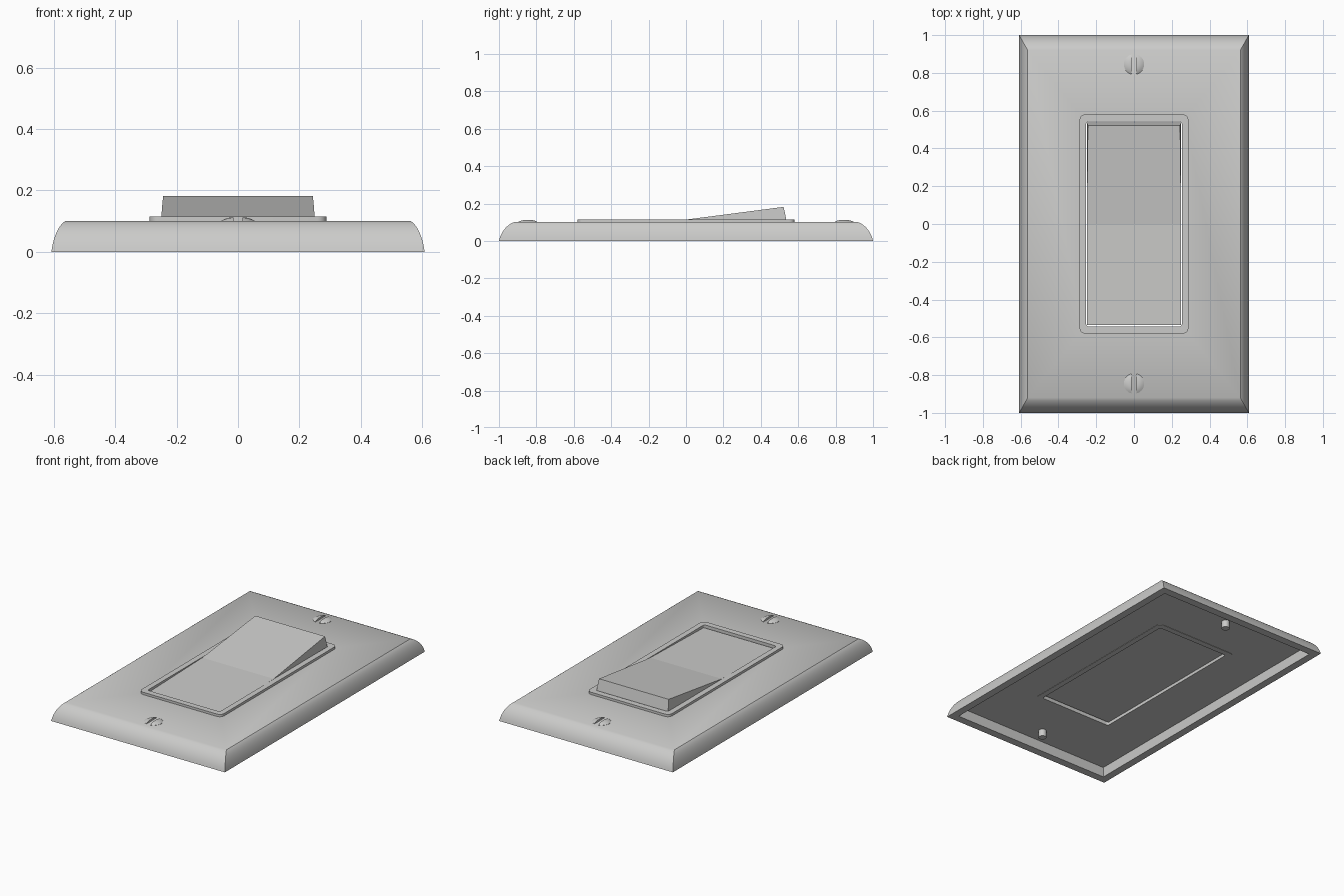
import bpy, bmesh, math

if "Cube" in bpy.data.objects:
    bpy.data.objects.remove(bpy.data.objects["Cube"])

paint = bpy.data.materials.new("light grey plastic")
paint.diffuse_color = (0.6, 0.6, 0.59, 1)
paint.use_nodes = True
paint.node_tree.nodes["Principled BSDF"].inputs["Base Color"].default_value = paint.diffuse_color


def finish(name, bm, smooth=None):
    bmesh.ops.recalc_face_normals(bm, faces=bm.faces)
    me = bpy.data.meshes.new(name)
    bm.to_mesh(me)
    bm.free()
    ob = bpy.data.objects.new(name, me)
    bpy.context.collection.objects.link(ob)
    me.materials.append(paint)
    if smooth:
        bpy.ops.object.select_all(action='DESELECT')
        ob.select_set(True)
        bpy.context.view_layer.objects.active = ob
        bpy.ops.object.shade_smooth_by_angle(angle=math.radians(smooth))
    return ob


def rect(hx, hy, r=0.0):
    """Rectangle outline, optionally with rounded corners."""
    pts = []
    for k, (sx, sy) in enumerate([(1, 1), (-1, 1), (-1, -1), (1, -1)]):
        for i in range(6 if r else 1):
            a = math.pi / 2 * (k + i / 5)
            pts.append((sx * (hx - r) + r * math.cos(a), sy * (hy - r) + r * math.sin(a)))
    return pts


def loft(bm, rings, closed=False):
    """Skin a stack of (outline, z) rings; closed joins the last to the first."""
    loops = [[bm.verts.new((x, y, z)) for x, y in pts] for pts, z in rings]
    pairs = list(zip(loops, loops[1:])) + ([(loops[-1], loops[0])] if closed else [])
    for a, b in pairs:
        for i in range(len(a)):
            j = (i + 1) % len(a)
            bm.faces.new((a[i], a[j], b[j], b[i]))
    return loops


# Wall plate: rounded bevel outside, hollow back, opening for the switch
bm = bmesh.new()
rings = [(rect(0.56, 0.95), 0.0)]
for i in range(9):
    t = i / 8
    a = t * math.pi * 0.4
    inset = (1 - math.cos(a)) / (1 - math.cos(math.pi * 0.4)) * 0.65 + t * 0.35
    z = 0.1 * math.sin(a) / math.sin(math.pi * 0.4)
    rings.append((rect(0.608 - 0.045 * inset, 1 - 0.08 * inset), z))
rings += [(rect(0.27, 0.56), 0.1), (rect(0.27, 0.56), 0.06), (rect(0.555, 0.945), 0.06)]
loft(bm, rings, closed=True)
finish("wall_plate", bm, 25)

# Raised frame round the rocker
bm = bmesh.new()
loft(bm, [(rect(0.288, 0.58, 0.03), 0.058), (rect(0.288, 0.58, 0.03), 0.115),
          (rect(0.253, 0.543, 0.012), 0.115), (rect(0.253, 0.543, 0.012), 0.058)], closed=True)
finish("switch_frame", bm, 35)

# Rocker: side profile extruded across x, slightly narrower at the raised end
bm = bmesh.new()
profile = [(-0.535, 0.075), (0.538, 0.075), (0.536, 0.115), (0.522, 0.182), (0.0, 0.114), (-0.535, 0.1)]
sides = []
for s in (-1, 1):
    sides.append([bm.verts.new((s * (0.25 - max(0, z - 0.115) * 0.09), y, z)) for y, z in profile])
    bm.faces.new(sides[-1])
for i in range(len(profile)):
    j = (i + 1) % len(profile)
    bm.faces.new((sides[0][i], sides[0][j], sides[1][j], sides[1][i]))
finish("rocker", bm)


def half_disc(r, cut, side, n=14):
    """Outline of a disc segment lying beyond x = cut on one side."""
    a0 = math.acos(min(1, cut / r))
    pts = []
    for i in range(n + 1):
        a = -a0 + 2 * a0 * i / n
        pts.append((side * r * math.cos(a), r * math.sin(a)))
    return pts


# Screws: two domed half heads with a slot between, and a shank behind
for label, cy in (("upper", 0.845), ("lower", -0.845)):
    bm = bmesh.new()
    for side in (-1, 1):
        rings = []
        for r, z in ((0.054, 0.096), (0.054, 0.101), (0.045, 0.106), (0.034, 0.110), (0.022, 0.112)):
            rings.append(([(x, y + cy) for x, y in half_disc(r, 0.014, side)], z))
        loops = loft(bm, rings)
        bm.faces.new(loops[-1])
        bm.faces.new(loops[0])
    finish(label + "_screw_head", bm, 35)

    bm = bmesh.new()
    ring = [(0.024 * math.cos(i * math.pi / 10), cy + 0.024 * math.sin(i * math.pi / 10)) for i in range(20)]
    loops = loft(bm, [(ring, 0.015), (ring, 0.08)])
    bm.faces.new(loops[0])
    bm.faces.new(loops[1])
    finish(label + "_screw_shank", bm, 35)
